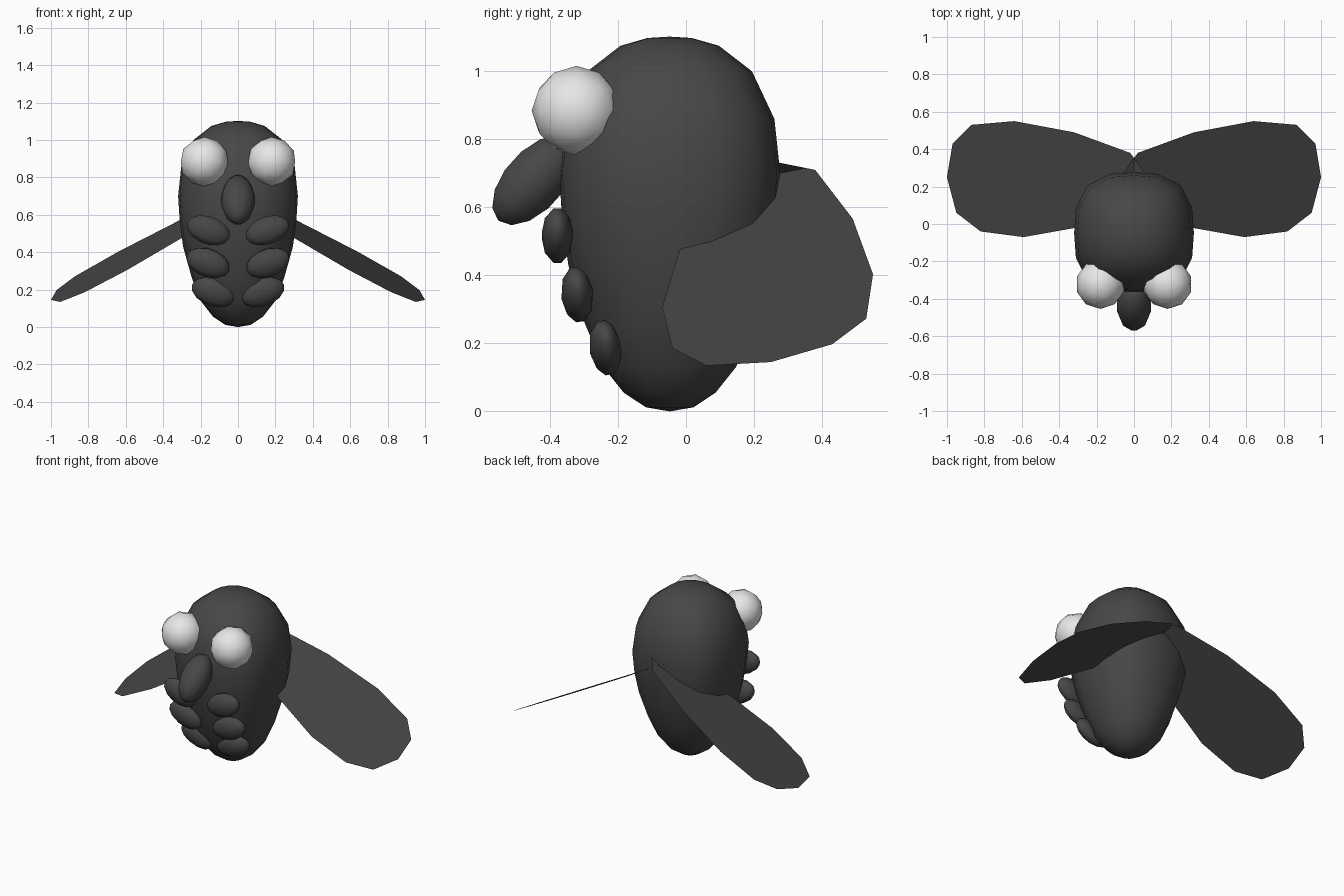
import bpy, bmesh, math
from mathutils import Matrix, Vector, Euler

cube = bpy.data.objects.get("Cube")
if cube:
    bpy.data.objects.remove(cube, do_unlink=True)


def make_material(name, value):
    mat = bpy.data.materials.new(name)
    mat.use_nodes = True
    colour = (value, value, value, 1.0)
    mat.diffuse_color = colour
    mat.node_tree.nodes["Principled BSDF"].inputs["Base Color"].default_value = colour
    return mat


charcoal = make_material("charcoal", 0.063)
pale = make_material("pale_grey", 0.8)


def add_object(name, bm, mat, smooth=True):
    mesh = bpy.data.meshes.new(name)
    for f in bm.faces:
        f.smooth = smooth
    bm.to_mesh(mesh)
    bm.free()
    mesh.materials.append(mat)
    obj = bpy.data.objects.new(name, mesh)
    bpy.context.collection.objects.link(obj)
    return obj


def ellipsoid(name, centre, radii, rotation, mat, round_ball=False):
    bm = bmesh.new()
    if round_ball:
        bmesh.ops.create_icosphere(bm, subdivisions=2, radius=1.0)
    else:
        # poles lie on the local x axis
        bmesh.ops.create_uvsphere(bm, u_segments=10, v_segments=7, radius=1.0,
                                  matrix=Matrix.Rotation(math.pi / 2, 4, 'Y'))
    m = (Matrix.Translation(centre) @ Euler(rotation).to_matrix().to_4x4()
         @ Matrix.Diagonal((*radii, 1.0)))
    bmesh.ops.transform(bm, matrix=m, verts=bm.verts)
    return add_object(name, bm, mat)


# Body: egg lofted from squarish rings (height, radius, squareness)
BODY_Y = -0.048
rings = [(0.012, 0.07, 2.0), (0.055, 0.135, 2.1), (0.13, 0.195, 2.2),
         (0.26, 0.25, 2.3), (0.43, 0.298, 2.5), (0.56, 0.316, 2.7),
         (0.70, 0.325, 2.8), (0.86, 0.308, 2.7), (1.0, 0.242, 2.5),
         (1.075, 0.145, 2.2), (1.098, 0.065, 2.0)]
SEG = 16
bm = bmesh.new()
loops = []
for z, r, p in rings:
    loop = []
    for i in range(SEG):
        a = 2 * math.pi * i / SEG
        c, s = math.cos(a), math.sin(a)
        k = r / (abs(c) ** p + abs(s) ** p) ** (1 / p)
        loop.append(bm.verts.new((k * c * 0.985, BODY_Y + k * s, z)))
    loops.append(loop)
for lo, hi in zip(loops, loops[1:]):
    for i in range(SEG):
        j = (i + 1) % SEG
        bm.faces.new((lo[i], lo[j], hi[j], hi[i]))
for loop, z in ((loops[0], 0.0), (loops[-1], 1.102)):
    pole = bm.verts.new((0, BODY_Y, z))
    for i in range(SEG):
        bm.faces.new((loop[i], loop[(i + 1) % SEG], pole))
bmesh.ops.recalc_face_normals(bm, faces=bm.faces)
add_object("body", bm, charcoal)

# Snout: drooping ellipsoid, long axis pointing forward and down
ellipsoid("snout", (0, -0.445, 0.68), (0.16, 0.092, 0.092),
          (0, math.radians(48), math.radians(-90)), charcoal)

# Flat wing outline; height follows a tilted plane
wing_outline = [(-0.06, 0.27), (0.02, 0.38), (0.32, 0.49), (0.64, 0.55),
                (0.87, 0.53), (0.97, 0.43), (1.0, 0.25), (0.95, 0.06),
                (0.82, -0.04), (0.59, -0.07), (0.31, -0.02), (0.08, 0.10)]

# Legs: x, y, z of each stubby pair, and the lean following the belly
legs = [("upper", 0.158, -0.378, 0.517, 0), ("middle", 0.16, -0.32, 0.343, 8),
        ("lower", 0.132, -0.237, 0.187, 12)]

for side, sx in (("left", 1), ("right", -1)):
    # Eye
    ellipsoid(side + "_eye", (sx * 0.18, -0.322, 0.884), (0.132,) * 3,
              (0, 0, 0), pale, True)
    # Legs, outer ends raised
    for label, x, y, z, lean in legs:
        ellipsoid(f"{side}_{label}_leg", (sx * x, y, z), (0.12, 0.047, 0.078),
                  (math.radians(lean), math.radians(-20 * sx), 0), charcoal)
    # Wing
    bm = bmesh.new()
    verts = [bm.verts.new((sx * x, y, 0.645 - 0.55 * x + 0.2 * y))
             for x, y in wing_outline]
    face = bm.faces.new(verts)
    face.normal_update()
    if face.normal.z < 0:
        face.normal_flip()
    add_object(side + "_wing", bm, charcoal, smooth=False)
